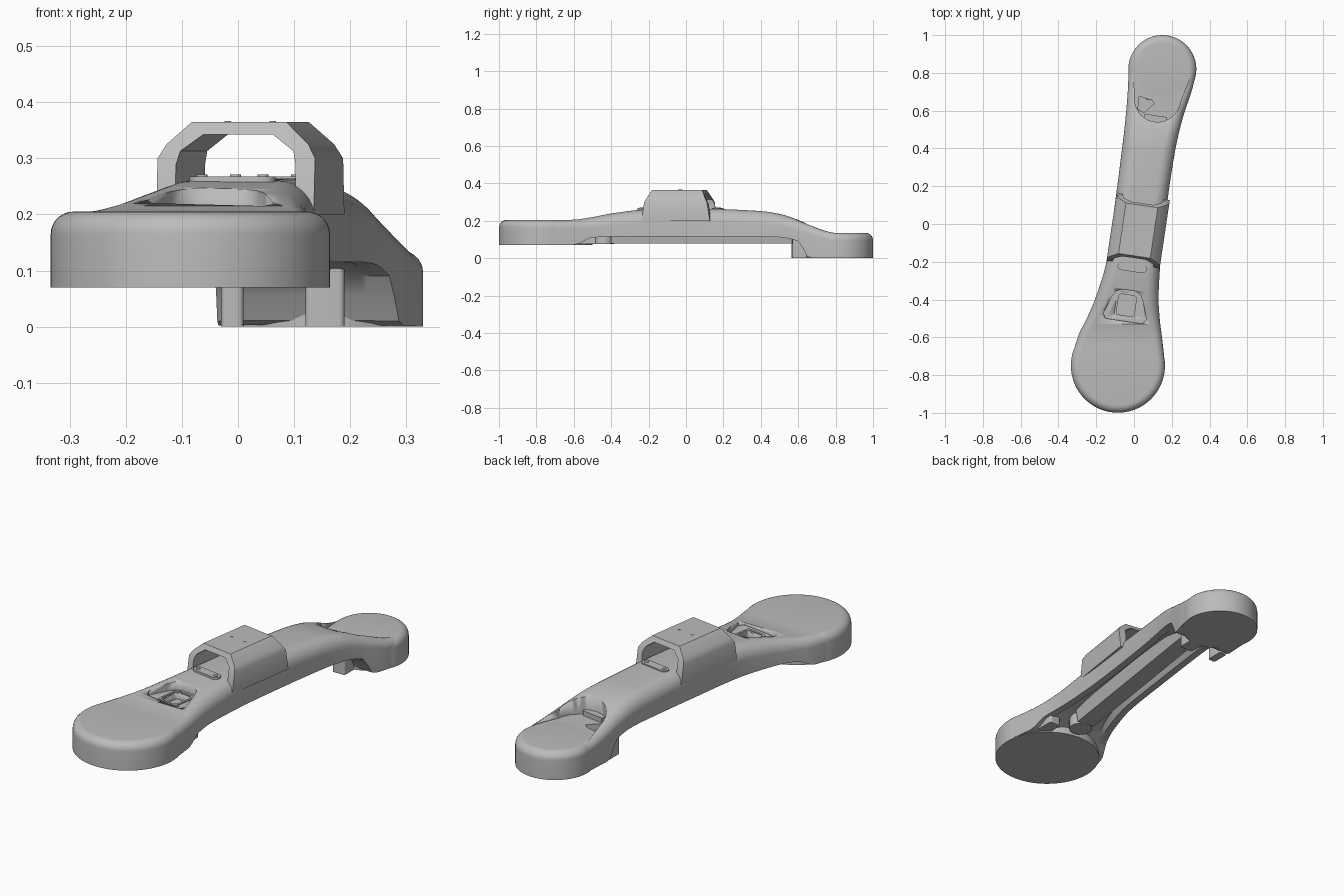
import bpy, bmesh, math
from mathutils import Matrix, Vector

if "Cube" in bpy.data.objects:
    bpy.data.objects.remove(bpy.data.objects["Cube"])

TILT = math.radians(-8.5)      # the body leans across the y axis


def material(name, rgb):
    m = bpy.data.materials.new(name)
    m.use_nodes = True
    m.diffuse_color = (*rgb, 1)
    m.node_tree.nodes["Principled BSDF"].inputs["Base Color"].default_value = (*rgb, 1)
    return m


GREY = material("plain grey", (0.5, 0.5, 0.5))


def finish(bm, name, smooth=True):
    bmesh.ops.recalc_face_normals(bm, faces=bm.faces)
    mesh = bpy.data.meshes.new(name)
    bm.to_mesh(mesh)
    bm.free()
    mesh.materials.append(GREY)
    ob = bpy.data.objects.new(name, mesh)
    bpy.context.collection.objects.link(ob)
    if smooth:
        bpy.ops.object.select_all(action="DESELECT")
        ob.select_set(True)
        bpy.context.view_layer.objects.active = ob
        bpy.ops.object.shade_smooth_by_angle(angle=math.radians(35))
    return ob


def loft(name, rings, closed=False):
    """Skin a list of equal rings; cap the ends unless the loop is closed."""
    bm = bmesh.new()
    loops = [[bm.verts.new(p) for p in ring] for ring in rings]
    pairs = list(zip(loops, loops[1:])) + ([(loops[-1], loops[0])] if closed else [])
    for a, b in pairs:
        for i in range(len(a)):
            j = (i + 1) % len(a)
            bm.faces.new((a[i], a[j], b[j], b[i]))
    if not closed:
        bm.faces.new(loops[0])
        bm.faces.new(loops[-1])
    return finish(bm, name)


def place(points, x, y, turn=TILT):
    m = Matrix.Translation((x, y, 0)) @ Matrix.Rotation(turn, 4, "Z")
    return [m @ Vector(p) for p in points]


def prism(name, outline, x, y, z0, z1, turn=TILT):
    return loft(name, [place([(u, v, z) for u, v in outline], x, y, turn) for z in (z0, z1)])


def rounded(w, d, r, steps=5):
    """Rounded rectangle outline."""
    pts = []
    for k, (sx, sy) in enumerate(((1, 1), (-1, 1), (-1, -1), (1, -1))):
        for s in range(steps + 1):
            a = math.pi / 2 * (k + s / steps)
            pts.append((sx * (w / 2 - r) + r * math.cos(a), sy * (d / 2 - r) + r * math.sin(a)))
    return pts


def cut(ob, cutter):
    mod = ob.modifiers.new("cut", "BOOLEAN")
    mod.operation, mod.solver, mod.object = "DIFFERENCE", "EXACT", cutter
    cutter.hide_render = True
    cutter.hide_viewport = True
    cutter.display_type = "WIRE"


def pad(name, x, y, r, z0, z1, fillet):
    """Round end pad with a rounded upper edge."""
    prof = [(r, z0)] + [(r - fillet + fillet * math.cos(a), z1 - fillet + fillet * math.sin(a))
                        for a in (math.pi / 2 * s / 7 for s in range(8))]
    n = 72
    return loft(name, [[(x + q * math.cos(2 * math.pi * i / n), y + q * math.sin(2 * math.pi * i / n), z)
                        for i in range(n)] for q, z in prof])


front_pad = pad("front_pad", -0.085, -0.75, 0.249, 0.07, 0.205, 0.04)
back_pad = pad("back_pad", 0.15, 0.82, 0.18, 0, 0.136, 0.04)

# Body: y, left edge, right edge, top, bottom, channel ceiling, corner radius
STATIONS = [
    (-0.75, -0.332, 0.162, 0.203, 0.072, 0.073, 0.04),
    (-0.6, -0.298, 0.148, 0.206, 0.072, 0.073, 0.045),
    (-0.5, -0.25, 0.136, 0.22, 0.11, 0.112, 0.055),
    (-0.4, -0.207, 0.13, 0.239, 0.115, 0.14, 0.065),
    (-0.2, -0.146, 0.14, 0.261, 0.115, 0.15, 0.07),
    (0.1, -0.102, 0.174, 0.264, 0.115, 0.15, 0.07),
    (0.4, -0.063, 0.22, 0.252, 0.115, 0.14, 0.07),
    (0.5, -0.051, 0.242, 0.237, 0.112, 0.12, 0.065),
    (0.6, -0.041, 0.27, 0.205, 0.09, 0.092, 0.06),
    (0.66, -0.036, 0.291, 0.18, 0.002, 0.003, 0.055),
    (0.74, -0.031, 0.315, 0.15, 0.002, 0.003, 0.045),
    (0.82, -0.029, 0.328, 0.135, 0.002, 0.003, 0.04),
]


def station(y):
    """Monotone cubic reading of the station table."""
    k = max(i for i in range(len(STATIONS) - 1) if STATIONS[i][0] <= y)
    a, b = STATIONS[k], STATIONS[k + 1]
    h = b[0] - a[0]
    t = (y - a[0]) / h

    def slope(i, c):
        if i in (0, len(STATIONS) - 1):
            return 0
        p, q, r = STATIONS[i - 1:i + 2]
        d, e = (q[c] - p[c]) / (q[0] - p[0]), (r[c] - q[c]) / (r[0] - q[0])
        return 2 * d * e / (d + e) if d * e > 0 else 0
    return [(2 * t**3 - 3 * t**2 + 1) * a[c] + (t**3 - 2 * t**2 + t) * h * slope(k, c)
            + (3 * t**2 - 2 * t**3) * b[c] + (t**3 - t**2) * h * slope(k + 1, c) for c in range(1, 7)]


def section(y):
    xl, xr, top, bot, ceil, r = station(y)
    arc = [math.pi / 2 * s / 8 for s in range(9)]
    pts = [(xl, bot)] + [(xl + r - r * math.cos(a), top - r + r * math.sin(a)) for a in arc]
    pts += [(xr - r + r * math.sin(a), top - r + r * math.cos(a)) for a in arc] + [(xr, bot)]
    wall = 0.035
    pts += [(xr - wall, bot), (xr - 1.5 * wall, ceil), (xl + 1.5 * wall, ceil), (xl + wall, bot)]
    return [(x, y, z) for x, z in pts]


N = 64
body = loft("body", [section(-0.75 + 1.57 * i / N) for i in range(N)] + [section(0.8199)])

# Scooped pockets where the flat pad tops run under the body
scoop = [(-0.115, -0.06), (-0.1, -0.085), (0.1, -0.085), (0.115, -0.06),
         (0.085, 0.03), (0.065, 0.065), (0.035, 0.08), (-0.035, 0.08), (-0.065, 0.065), (-0.085, 0.03)]
cut(body, prism("front_scoop_cutter", scoop, -0.04, -0.43, 0.204, 0.4))
arch = [(0.122 * math.cos(a), 0.125 * math.sin(a))
        for a in (math.pi + math.pi * s / 20 for s in range(21))]
arch += [(0.15, 0.12), (0.15, 0.3), (-0.15, 0.3), (-0.15, 0.12)]
cut(body, prism("back_scoop_cutter", arch, 0.125, 0.665, 0.1355, 0.4))
cut(body, prism("front_port_cutter", rounded(0.095, 0.11, 0.015), -0.04, -0.43, 0.17, 0.3))
back_port = prism("back_port_cutter", [(-0.04, 0.04), (-0.035, -0.03), (0, -0.04), (0.045, 0.015), (0.03, 0.03)],
                  0.06, 0.63, 0.105, 0.2)
cut(body, back_port)
cut(back_pad, back_port)

# Raised lip around the front port
lip = [[(u, v, z) for u, v in rounded(w, w + 0.015, 0.015)]
       for w, z in ((0.095, 0.19), (0.095, 0.209), (0.115, 0.209), (0.115, 0.19))]
loft("front_port_lip", [place(ring, -0.04, -0.43) for ring in lip], closed=True)

# Bridge housing with an open tunnel; the ends slope inward toward the roof
HX, HY = 0.022, -0.035


def arch_ring(half, knee, roof_half, roof, base, knee_round):
    side = [(half, base), (half, knee), (half - knee_round, knee + 0.025), (roof_half, roof)]
    return side + [(-x, z) for x, z in reversed(side)]


def bridge_end(sign, ring):
    def depth(z):
        return 0.185 if z < 0.27 else 0.185 - 0.05 * (z - 0.27) / 0.095
    return [(x, sign * depth(z), z) for x, z in ring]


outer = arch_ring(0.142, 0.3, 0.085, 0.365, 0.2, 0.014)
inner = arch_ring(0.108, 0.288, 0.062, 0.343, 0.2, 0.006)
rings = [bridge_end(-1, outer), bridge_end(1, outer), bridge_end(1, inner), bridge_end(-1, inner)]
bridge = loft("bridge_housing", [place(r, HX, HY) for r in rings], closed=True)
bevel = bridge.modifiers.new("soft edges", "BEVEL")
bevel.width, bevel.segments, bevel.limit_method = 0.006, 2, "ANGLE"

# Fixing plates at both tunnel mouths, each with two screws
for label, x, y in (("front", -0.01, -0.23), ("back", 0.05, 0.17)):
    prism(label + "_fixing_plate", rounded(0.155, 0.044, 0.021), x, y, 0.25, 0.268)
    for side, s in (("left", 1), ("right", -1)):
        prism(f"{label}_{side}_plate_screw", rounded(0.02, 0.02, 0.0099),
              x + s * 0.055 * math.cos(TILT), y + s * 0.055 * math.sin(TILT), 0.26, 0.271)
for side, s in (("left", 1), ("right", -1)):
    prism(side + "_roof_screw", rounded(0.012, 0.012, 0.0059),
          HX + s * 0.04, -0.03 - s * 0.006, 0.36, 0.367)

# Underside rail along the channel, with a round boss at its front end
rail = [[(x, y, z) for x, z in ((-0.06, 0.16), (-0.045, 0.08), (0.045, 0.08), (0.06, 0.16))]
        for y in (-0.48, 0.5)]
loft("underside_rail", [place(r, 0.042, 0.08) for r in rail])
prism("rail_boss", rounded(0.11, 0.11, 0.054), -0.035, -0.44, 0.075, 0.15)

# Small tabs next to the pads
for name, x, y, w, d, z0, z1 in (("right_back_tab", -0.01, 0.61, 0.04, 0.09, 0, 0.12),
                                 ("left_back_tab", 0.155, 0.61, 0.07, 0.08, 0, 0.12),
                                 ("left_front_tab", 0.09, -0.53, 0.06, 0.1, 0.075, 0.14)):
    prism(name, rounded(w, d, 0.01), x, y, z0, z1, 0)
